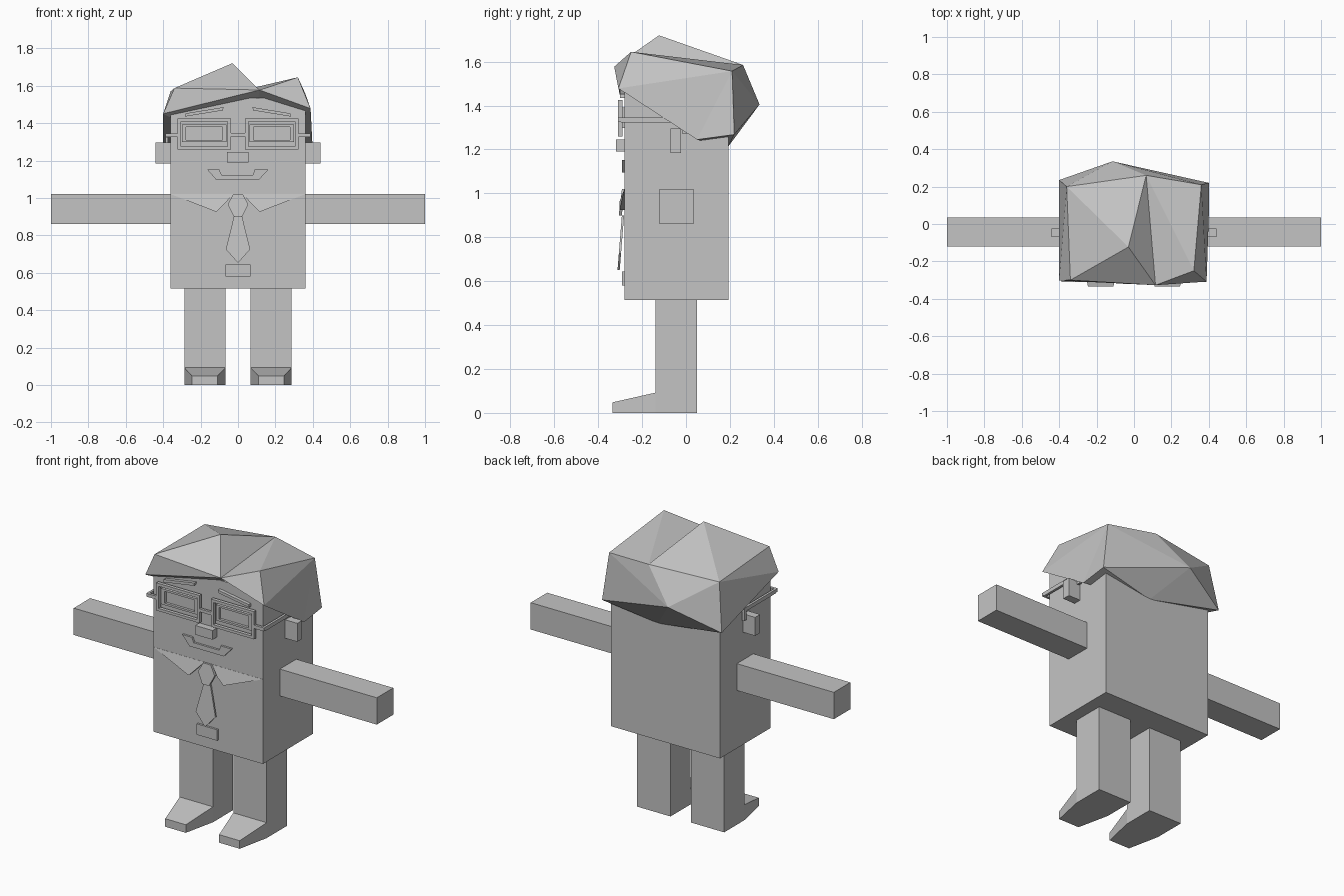
import bpy, bmesh

if "Cube" in bpy.data.objects:
    bpy.data.objects.remove(bpy.data.objects["Cube"])

mat = bpy.data.materials.new("plain_grey")
mat.diffuse_color = (0.55, 0.55, 0.55, 1)
mat.use_nodes = True
mat.node_tree.nodes["Principled BSDF"].inputs["Base Color"].default_value = mat.diffuse_color


def mesh_object(name, verts, faces):
    bm = bmesh.new()
    vs = [bm.verts.new(v) for v in verts]
    for f in faces:
        bm.faces.new([vs[i] for i in f])
    bmesh.ops.recalc_face_normals(bm, faces=bm.faces)
    me = bpy.data.meshes.new(name)
    bm.to_mesh(me)
    bm.free()
    me.materials.append(mat)
    ob = bpy.data.objects.new(name, me)
    bpy.context.collection.objects.link(ob)
    return ob


def loft(name, loop_a, loop_b):
    """Closed solid between two loops with the same number of points."""
    n = len(loop_a)
    faces = [tuple(range(n)), tuple(range(n, 2 * n))]
    faces += [(i, (i + 1) % n, n + (i + 1) % n, n + i) for i in range(n)]
    return mesh_object(name, list(loop_a) + list(loop_b), faces)


def rect(x0, x1, z0, z1):
    return [(x0, z0), (x1, z0), (x1, z1), (x0, z1)]


def plate(name, pts, y0, y1):
    """Outline in x, z extruded along y."""
    return loft(name, [(x, y0, z) for x, z in pts], [(x, y1, z) for x, z in pts])


def box(name, x0, x1, y0, y1, z0, z1):
    return plate(name, rect(x0, x1, z0, z1), y0, y1)


def ring(name, outer, inner, y0, y1):
    """Rectangular frame with an open middle."""
    loops = [[(x, y, z) for x, z in r]
             for r, y in ((outer, y0), (inner, y0), (inner, y1), (outer, y1))]
    faces = []
    for k in range(4):
        a, b = 4 * k, 4 * ((k + 1) % 4)
        faces += [(a + i, a + (i + 1) % 4, b + (i + 1) % 4, b + i) for i in range(4)]
    return mesh_object(name, sum(loops, []), faces)


# Head and torso block
box("body", -0.36, 0.36, -0.28, 0.193, 0.515, 1.535)

# Paired parts
for s, side in ((-1, "left"), (1, "right")):
    def mx(pts):
        return [(s * p[0],) + tuple(p[1:]) for p in pts]

    box(side + "_arm", s * 0.36, s * 1.0, -0.12, 0.035, 0.86, 1.02)
    box(side + "_leg", s * 0.067, s * 0.287, -0.14, 0.05, 0, 0.515)
    # Shoe tapering forward from the leg
    loft(side + "_shoe",
         [(x, -0.14, z) for x, z in mx(rect(0.067, 0.287, 0, 0.092))],
         [(x, -0.335, z) for x, z in mx(rect(0.11, 0.246, 0, 0.048))])
    box(side + "_ear", s * 0.36, s * 0.44, -0.07, -0.023, 1.185, 1.295)
    # Glasses
    ring(side + "_glasses_rim", mx(rect(0.038, 0.323, 1.26, 1.425)),
         mx(rect(0.055, 0.306, 1.276, 1.408)), -0.31, -0.29)
    box(side + "_glasses_hinge", s * 0.323, s * 0.388, -0.31, -0.295, 1.325, 1.345)
    box(side + "_glasses_temple", s * 0.374, s * 0.388, -0.295, -0.01, 1.322, 1.345)
    box(side + "_temple_tip", s * 0.374, s * 0.388, -0.015, 0.005, 1.27, 1.345)
    # Eye outline with a thin plate inside
    ring(side + "_eye_frame", mx(rect(0.062, 0.3, 1.298, 1.392)),
         mx(rect(0.082, 0.277, 1.31, 1.38)), -0.295, -0.28)
    # Slanted eyebrow
    plate(side + "_eyebrow",
          mx([(0.08, 1.468), (0.283, 1.435), (0.28, 1.452), (0.078, 1.485)]),
          -0.3, -0.28)
    # Collar flap leaning out from the chest
    loft(side + "_collar",
         mx([(0.36, -0.281, 1.02), (0.115, -0.302, 0.925),
             (0.075, -0.302, 0.965), (0.025, -0.281, 1.02)]),
         mx([(0.36, -0.275, 1.02), (0.115, -0.275, 0.925),
             (0.075, -0.275, 0.965), (0.025, -0.275, 1.02)]))

box("glasses_bridge", -0.038, 0.038, -0.31, -0.295, 1.328, 1.346)
box("nose", -0.058, 0.056, -0.32, -0.28, 1.19, 1.245)
box("belt_buckle", -0.068, 0.067, -0.292, -0.28, 0.58, 0.645)

# Smiling mouth
plate("mouth", [(-0.165, 1.152), (-0.1, 1.152), (-0.088, 1.123), (0.08, 1.123),
                (0.09, 1.152), (0.163, 1.152), (0.11, 1.095), (-0.115, 1.095)],
      -0.292, -0.28)


# Tie knot and blade, each leaning forward toward the bottom
def leaning(name, pts, thick, z_top, y_top, slope):
    ys = [y_top - slope * (z_top - z) for _, z in pts]
    loft(name, [(x, y, z) for (x, z), y in zip(pts, ys)],
         [(x, y + thick, z) for (x, z), y in zip(pts, ys)])


leaning("tie_knot", [(-0.025, 1.02), (0.025, 1.02), (0.055, 0.965),
                     (0.022, 0.9), (-0.022, 0.9), (-0.055, 0.965)],
        0.014, 1.02, -0.292, 0.12)
leaning("tie_blade", [(-0.022, 0.9), (0.022, 0.9), (0.065, 0.725),
                      (0, 0.652), (-0.065, 0.725)],
        0.01, 0.9, -0.292, 0.08)

# Faceted hair
points = {
    "A": (-0.03, -0.123, 1.72), "B": (0.32, -0.25, 1.645),
    "C": (0.065, 0.26, 1.585), "D": (-0.115, 0.335, 1.405),
    "E": (0.36, 0.21, 1.557), "F": (0.4, 0.22, 1.268),
    "G": (-0.4, 0.235, 1.29), "H": (0.4, 0.05, 1.245),
    "I": (0.388, -0.308, 1.478), "J": (0.115, -0.327, 1.577),
    "K": (-0.34, -0.3, 1.587), "L": (-0.4, -0.302, 1.45),
    "M": (-0.36, 0.2, 1.57), "N": (0.05, 0.19, 1.21),
}
keys = list(points)
tris = ("AKJ AJC ACM AMK JBC BEC KLJ JIB BIE IHE HFE EFD EDC CDM MDG KML LMG "
        "NLJ NJI NIH NHF NFD NDG NGL").split()
mesh_object("hair", list(points.values()),
            [tuple(keys.index(c) for c in t) for t in tris])
